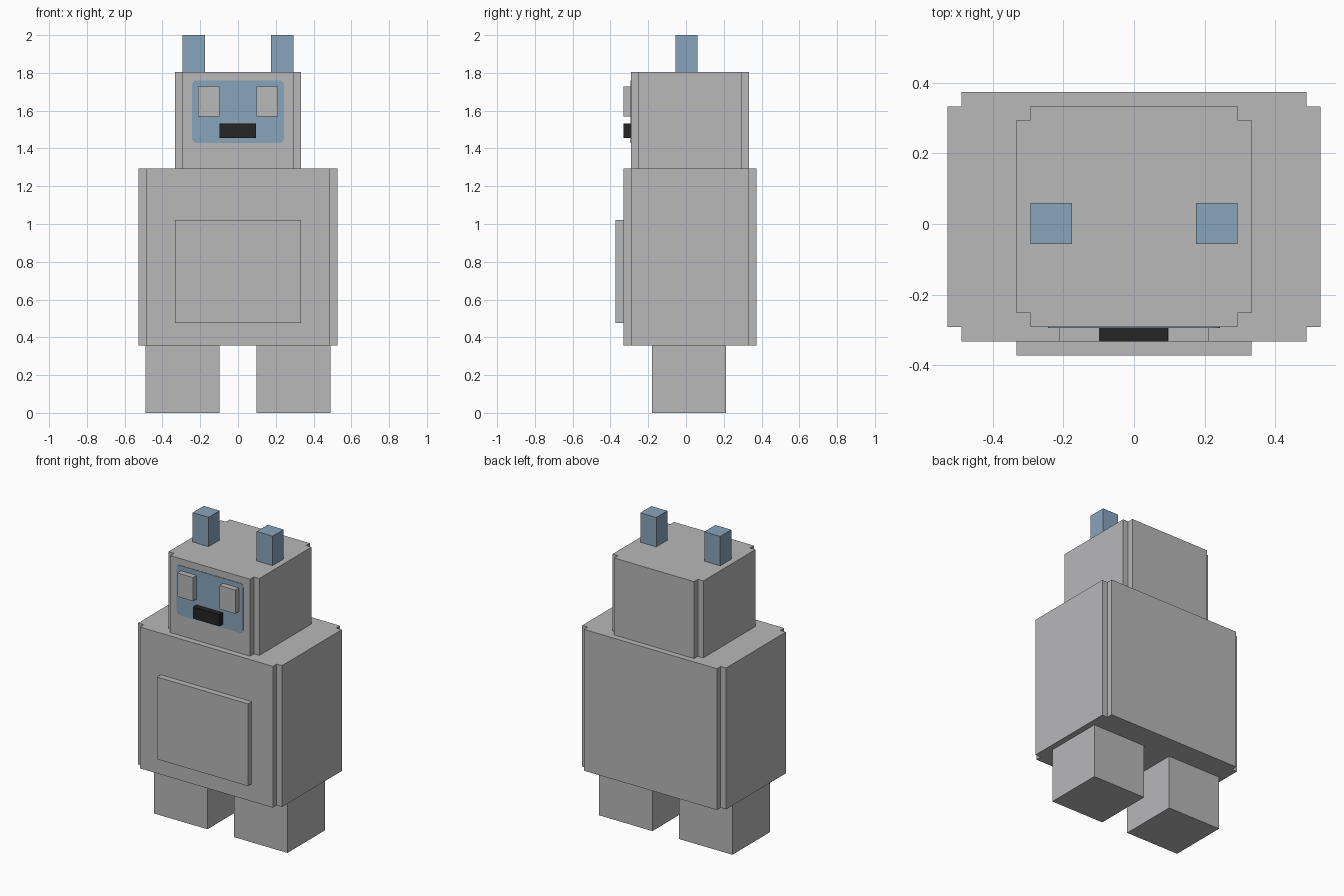
import bpy, bmesh, math

cube = bpy.data.objects.get("Cube")
if cube:
    bpy.data.objects.remove(cube, do_unlink=True)


def make_material(name, rgb):
    mat = bpy.data.materials.new(name)
    mat.use_nodes = True
    mat.diffuse_color = (*rgb, 1)
    bsdf = next(n for n in mat.node_tree.nodes if n.type == 'BSDF_PRINCIPLED')
    bsdf.inputs["Base Color"].default_value = (*rgb, 1)
    return mat


grey = make_material("grey", (0.48, 0.48, 0.49))
blue = make_material("dusty blue", (0.25, 0.37, 0.50))
black = make_material("black", (0.018, 0.018, 0.018))


def prism(name, outline, direction, mat):
    """Extrude a flat outline of 3D points along a direction."""
    bm = bmesh.new()
    face = bm.faces.new([bm.verts.new(p) for p in outline])
    new = bmesh.ops.extrude_face_region(bm, geom=[face])["geom"]
    bmesh.ops.translate(bm, vec=direction,
                        verts=[g for g in new if isinstance(g, bmesh.types.BMVert)])
    bmesh.ops.recalc_face_normals(bm, faces=bm.faces)
    mesh = bpy.data.meshes.new(name)
    bm.to_mesh(mesh)
    bm.free()
    mesh.materials.append(mat)
    obj = bpy.data.objects.new(name, mesh)
    bpy.context.collection.objects.link(obj)
    return obj


def box(name, x, y, z, mat):
    outline = [(x[0], y[0], z[0]), (x[1], y[0], z[0]),
               (x[1], y[1], z[0]), (x[0], y[1], z[0])]
    return prism(name, outline, (0, 0, z[1] - z[0]), mat)


def notched_block(name, w, y, z, mat, n=0.04):
    """Upright block with a square notch along each vertical corner."""
    a, b = y
    pts = [(w - n, a), (w - n, a + n), (w, a + n), (w, b - n), (w - n, b - n), (w - n, b)]
    pts += [(-px, py) for px, py in reversed(pts)]
    return prism(name, [(px, py, z[0]) for px, py in pts], (0, 0, z[1] - z[0]), mat)


# Body, head and belly panel
notched_block("body", 0.528, (-0.332, 0.373), (0.358, 1.295), grey)
notched_block("head", 0.333, (-0.292, 0.334), (1.295, 1.805), grey)
box("belly_panel", (-0.333, 0.333), (-0.372, -0.332), (0.475, 1.02), grey)

# Paired parts
for side, s in (("left", 1), ("right", -1)):
    def span(a, b):
        return tuple(sorted((s * a, s * b)))
    box(side + "_leg", span(0.098, 0.489), (-0.18, 0.212), (0, 0.358), grey)
    box(side + "_ear", span(0.176, 0.293), (-0.056, 0.06), (1.805, 2.0), blue)
    box(side + "_eye", span(0.097, 0.213), (-0.332, -0.292), (1.57, 1.727), grey)

# Rounded face patch
r, hw, z0, z1 = 0.022, 0.243, 1.43, 1.76
corners = [(hw - r, z1 - r), (-hw + r, z1 - r), (-hw + r, z0 + r), (hw - r, z0 + r)]
patch = []
for i, (cx, cz) in enumerate(corners):
    for k in range(5):
        a = math.pi / 2 * (i + k / 4)
        patch.append((cx + r * math.cos(a), -0.292, cz + r * math.sin(a)))
prism("face_patch", patch, (0, -0.003, 0), blue)

# Nose
box("nose", (-0.098, 0.096), (-0.332, -0.292), (1.455, 1.532), black)
